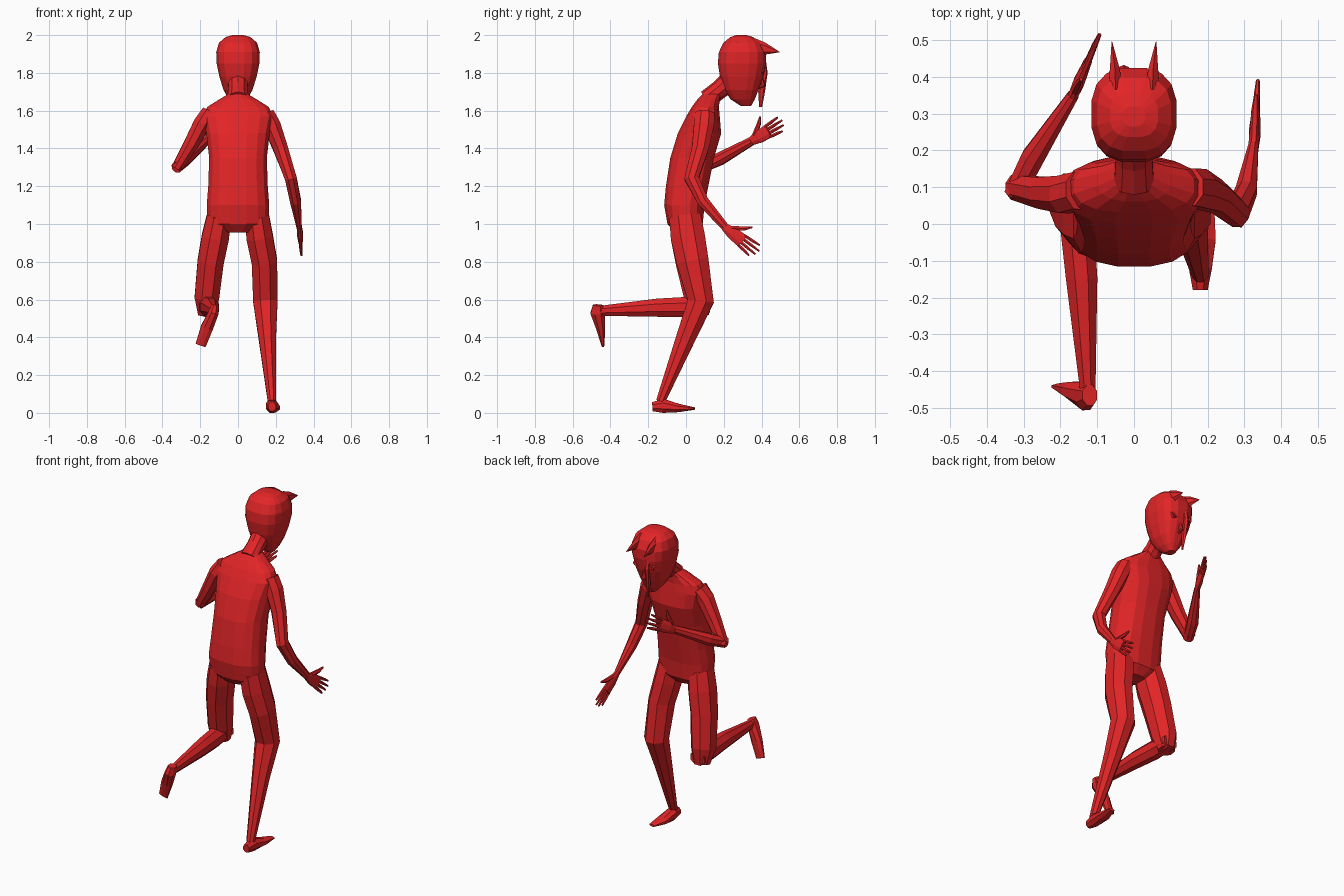
import bpy, bmesh, math
from mathutils import Vector as V

red = bpy.data.materials.new("red")
red.diffuse_color = (0.76, 0.018, 0.02, 1)


def build(name, rings):
    """Skin a list of equal vertex rings and cap both ends."""
    bm = bmesh.new()
    vs = [[bm.verts.new(p) for p in r] for r in rings]
    n = len(vs[0])
    for a, b in zip(vs, vs[1:]):
        for i in range(n):
            j = (i + 1) % n
            bm.faces.new((a[i], a[j], b[j], b[i]))
    bm.faces.new(vs[0])
    bm.faces.new(vs[-1])
    bmesh.ops.recalc_face_normals(bm, faces=bm.faces)
    me = bpy.data.meshes.new(name)
    bm.to_mesh(me)
    bm.free()
    me.materials.append(red)
    ob = bpy.data.objects.new(name, me)
    bpy.context.collection.objects.link(ob)
    return ob


def ring(c, u, v, n, e=1.0):
    out = []
    for k in range(n):
        a = 2 * math.pi * (k + 0.5) / n
        ca, sa = math.cos(a), math.sin(a)
        out.append(V(c) + u * math.copysign(abs(ca) ** e, ca)
                   + v * math.copysign(abs(sa) ** e, sa))
    return out


def tube(name, secs, ref=(1, 0, 0), n=8):
    """Limb through (x, y, z, half width along ref, half depth)."""
    pts = [V(s[:3]) for s in secs]
    rings = []
    for i, s in enumerate(secs):
        t = V((0, 0, 0))
        if i:
            t += (pts[i] - pts[i - 1]).normalized()
        if i < len(pts) - 1:
            t += (pts[i + 1] - pts[i]).normalized()
        t.normalize()
        u = V(ref) - t * t.dot(V(ref))
        u.normalize()
        rings.append(ring(pts[i], u * s[3], t.cross(u) * s[4], n))
    return build(name, rings)


def stack(name, secs, n, e):
    """Level rings given as (z, half width, back y, front y)."""
    return build(name, [ring((0, (b + f) / 2, z), V((w, 0, 0)), V((0, (f - b) / 2, 0)), n, e)
                        for z, w, b, f in secs])


# Torso, leaning forward
stack("torso", [(0.955, 0.07, -0.06, 0.05), (1.0, 0.165, -0.1, 0.09), (1.1, 0.168, -0.117, 0.1),
                (1.2, 0.16, -0.108, 0.12), (1.35, 0.155, -0.085, 0.15), (1.48, 0.17, -0.045, 0.188),
                (1.57, 0.19, 0.0, 0.18), (1.62, 0.165, 0.03, 0.175), (1.66, 0.1, 0.06, 0.18),
                (1.69, 0.05, 0.09, 0.19)], 16, 0.8)

# Neck and head
tube("neck", [(0, 0.11, 1.66, 0.058, 0.05), (0, 0.175, 1.71, 0.052, 0.05),
              (0, 0.27, 1.79, 0.06, 0.06)], n=10)
stack("head", [(1.625, 0.022, 0.29, 0.345), (1.66, 0.05, 0.235, 0.365), (1.71, 0.078, 0.2, 0.385),
               (1.78, 0.1, 0.178, 0.41), (1.85, 0.115, 0.167, 0.425), (1.91, 0.117, 0.172, 0.425),
               (1.96, 0.102, 0.197, 0.4), (1.99, 0.066, 0.235, 0.355), (2.0, 0.03, 0.265, 0.32)],
      16, 0.75)

# Hair spikes above the forehead and the long fringe strand
for side, s in (("left", -1), ("right", 1)):
    tube(side + "_hair_spike", [(s * 0.05, 0.36, 1.935, 0.022, 0.048), (s * 0.052, 0.415, 1.928, 0.016, 0.033),
                                (s * 0.06, 0.495, 1.91, 0.001, 0.001)], n=6)
    # Eyes: raised rim with a pupil
    for part, r, d in (("_eye_rim", 0.024, 0.0), ("_pupil", 0.012, 0.004)):
        c = (s * 0.05, 0.402 + d, 1.81)
        tube(side + part, [(c[0], c[1], c[2], r, r * 0.8), (c[0], c[1] + 0.012, c[2], r * 0.8, r * 0.6)], n=10)
tube("fringe_strand", [(-0.025, 0.405, 1.9, 0.02, 0.014), (-0.028, 0.42, 1.8, 0.016, 0.012),
                       (-0.025, 0.4, 1.7, 0.01, 0.018), (-0.02, 0.395, 1.62, 0.003, 0.008)], n=6)
tube("nose", [(0, 0.395, 1.79, 0.008, 0.008), (0, 0.408, 1.735, 0.014, 0.014),
              (0, 0.385, 1.72, 0.005, 0.005)], n=6)

# Standing leg
tube("right_leg", [(0.1, -0.005, 1.04, 0.07, 0.09), (0.115, 0.01, 0.93, 0.076, 0.098),
                   (0.14, 0.035, 0.8, 0.073, 0.092), (0.145, 0.078, 0.59, 0.07, 0.075),
                   (0.155, 0.0, 0.4, 0.05, 0.056), (0.18, -0.135, 0.06, 0.024, 0.026)])
tube("right_foot", [(0.18, -0.178, 0.033, 0.022, 0.026), (0.18, -0.12, 0.037, 0.034, 0.04),
                    (0.187, -0.04, 0.026, 0.038, 0.024), (0.2, 0.045, 0.023, 0.02, 0.007)])

# Raised leg, shin folded straight back
tube("left_thigh", [(-0.1, -0.005, 1.04, 0.07, 0.09), (-0.12, 0.01, 0.93, 0.078, 0.098),
                    (-0.145, 0.03, 0.8, 0.075, 0.092), (-0.165, 0.065, 0.61, 0.07, 0.08),
                    (-0.165, 0.085, 0.52, 0.05, 0.045)])
tube("left_shin", [(-0.163, 0.12, 0.56, 0.05, 0.045), (-0.155, 0.0, 0.56, 0.05, 0.058),
                   (-0.142, -0.15, 0.557, 0.046, 0.052), (-0.125, -0.46, 0.54, 0.022, 0.028)])
tube("left_foot", [(-0.12, -0.465, 0.57, 0.022, 0.03), (-0.13, -0.467, 0.53, 0.03, 0.042),
                   (-0.165, -0.452, 0.45, 0.035, 0.026), (-0.198, -0.44, 0.357, 0.03, 0.008)])

# Arms
tube("right_arm", [(0.15, 0.1, 1.585, 0.045, 0.055), (0.18, 0.095, 1.52, 0.05, 0.058),
                   (0.225, 0.075, 1.4, 0.042, 0.048), (0.28, 0.03, 1.24, 0.034, 0.042),
                   (0.305, 0.09, 1.12, 0.031, 0.033), (0.325, 0.215, 0.975, 0.014, 0.022)])
tube("left_upper_arm", [(-0.15, 0.09, 1.59, 0.045, 0.055), (-0.19, 0.08, 1.53, 0.05, 0.055),
                        (-0.25, 0.085, 1.42, 0.042, 0.046), (-0.325, 0.1, 1.295, 0.03, 0.036)])
tube("left_forearm", [(-0.325, 0.08, 1.3, 0.03, 0.032), (-0.275, 0.18, 1.345, 0.034, 0.036),
                      (-0.165, 0.35, 1.44, 0.017, 0.024)], ref=(1, -0.5, 0))


def hand(side, wrist, tip, up):
    """Flat open hand with four fingers and a raised thumb."""
    w = V(wrist)
    d = (V(tip) - w).normalized()
    s = (V(up) - d * d.dot(V(up))).normalized()
    size = (V(tip) - w).length

    def at(a, b):
        return w + d * a * size + s * b

    tube(side + "_palm", [(*at(-0.05, 0), 0.022, 0.014), (*at(0.22, 0), 0.036, 0.017),
                          (*at(0.55, 0), 0.04, 0.012)], ref=s)
    for i, ln in enumerate((0.9, 1.0, 1.03, 0.95)):
        b = -0.03 + 0.02 * i
        tube(f"{side}_finger_{i + 1}", [(*at(0.5, b), 0.009, 0.009), (*at(0.75, b * 1.15), 0.009, 0.008),
                                        (*at(ln, b * 1.3), 0.005, 0.005)], ref=s, n=6)
    tube(side + "_thumb", [(*at(0.12, 0.018), 0.013, 0.013), (*at(0.38, 0.058), 0.012, 0.011),
                           (*at(0.52, 0.09), 0.005, 0.005)], ref=s, n=6)


hand("right", (0.325, 0.21, 0.98), (0.337, 0.375, 0.85), (0, 0.64, 0.77))
hand("left", (-0.165, 0.35, 1.44), (-0.095, 0.51, 1.535), (-0.1, -0.3, 1))
